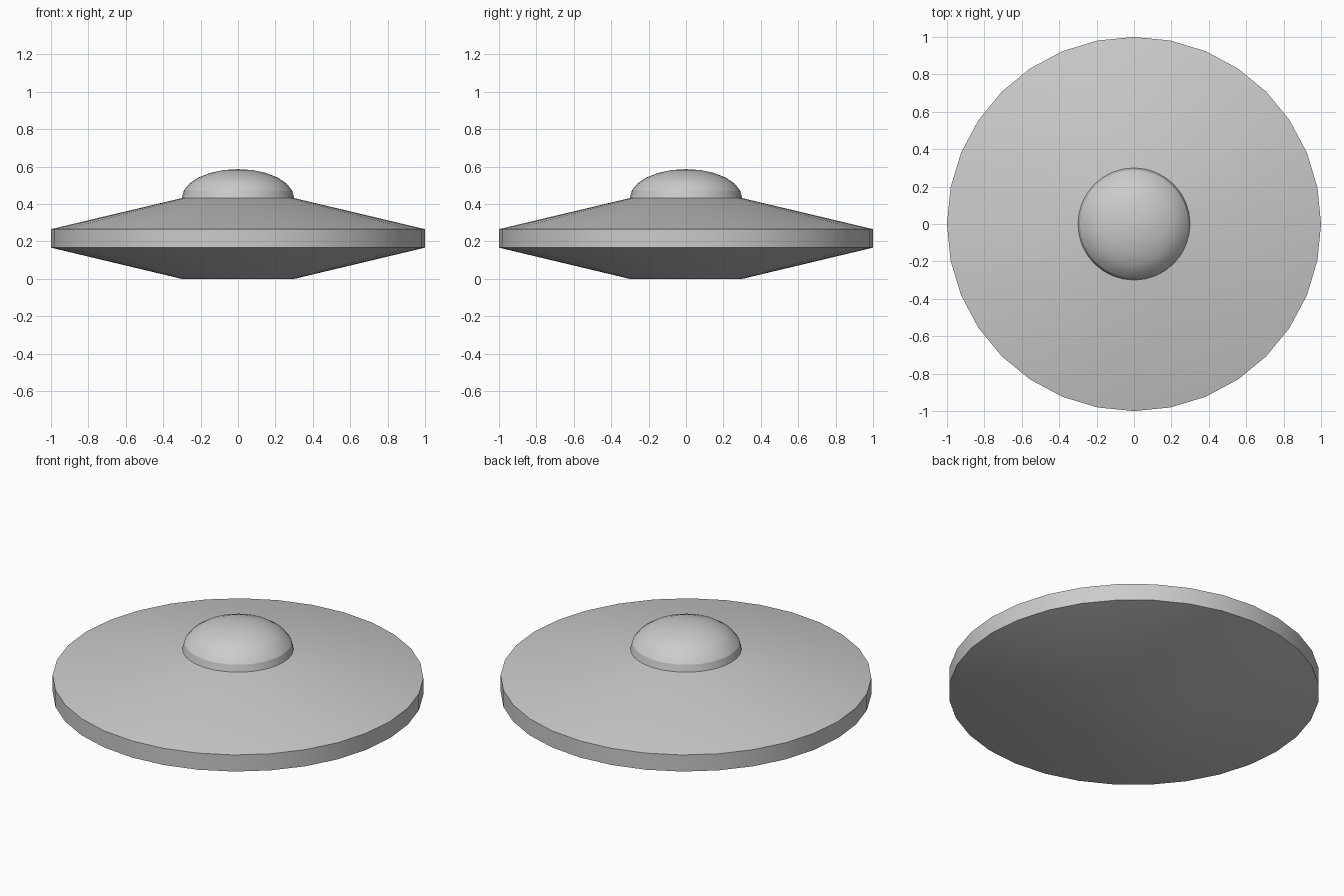
import bpy, bmesh
from math import sin, cos, pi, radians

if "Cube" in bpy.data.objects:
    bpy.data.objects.remove(bpy.data.objects["Cube"])

SEGMENTS = 32


def lathe(name, profile, segments=SEGMENTS, tip=None):
    """Revolve (radius, z) points, listed bottom to top, about z.
    The top ends in a point at height tip, or in a flat cap."""
    bm = bmesh.new()
    rings = [[bm.verts.new((r * cos(2 * pi * i / segments),
                            r * sin(2 * pi * i / segments), z))
              for i in range(segments)] for r, z in profile]
    for low, high in zip(rings, rings[1:]):
        for i in range(segments):
            j = (i + 1) % segments
            bm.faces.new((low[i], low[j], high[j], high[i]))
    bm.faces.new(rings[0][::-1])
    if tip is None:
        bm.faces.new(rings[-1])
    else:
        apex = bm.verts.new((0, 0, tip))
        for i in range(segments):
            bm.faces.new((rings[-1][i], rings[-1][(i + 1) % segments], apex))
    mesh = bpy.data.meshes.new(name)
    bm.to_mesh(mesh)
    bm.free()
    obj = bpy.data.objects.new(name, mesh)
    bpy.context.collection.objects.link(obj)
    bpy.ops.object.select_all(action='DESELECT')
    obj.select_set(True)
    bpy.context.view_layer.objects.active = obj
    bpy.ops.object.shade_smooth_by_angle(angle=radians(22))
    return obj


# Saucer hull: flat base, shallow cone, upright rim, shallow cone
lathe("saucer_hull", [(0.3, 0), (1, 0.167), (1, 0.266), (0.3, 0.432)])
bpy.data.objects["saucer_hull"].select_set(False)

# Cockpit dome: flattened hemisphere on the hull's flat top
STEPS = 6
dome = [(0.3 * cos(pi / 2 * k / STEPS), 0.432 + 0.155 * sin(pi / 2 * k / STEPS))
        for k in range(STEPS)]
lathe("cockpit_dome", dome, tip=0.587)
